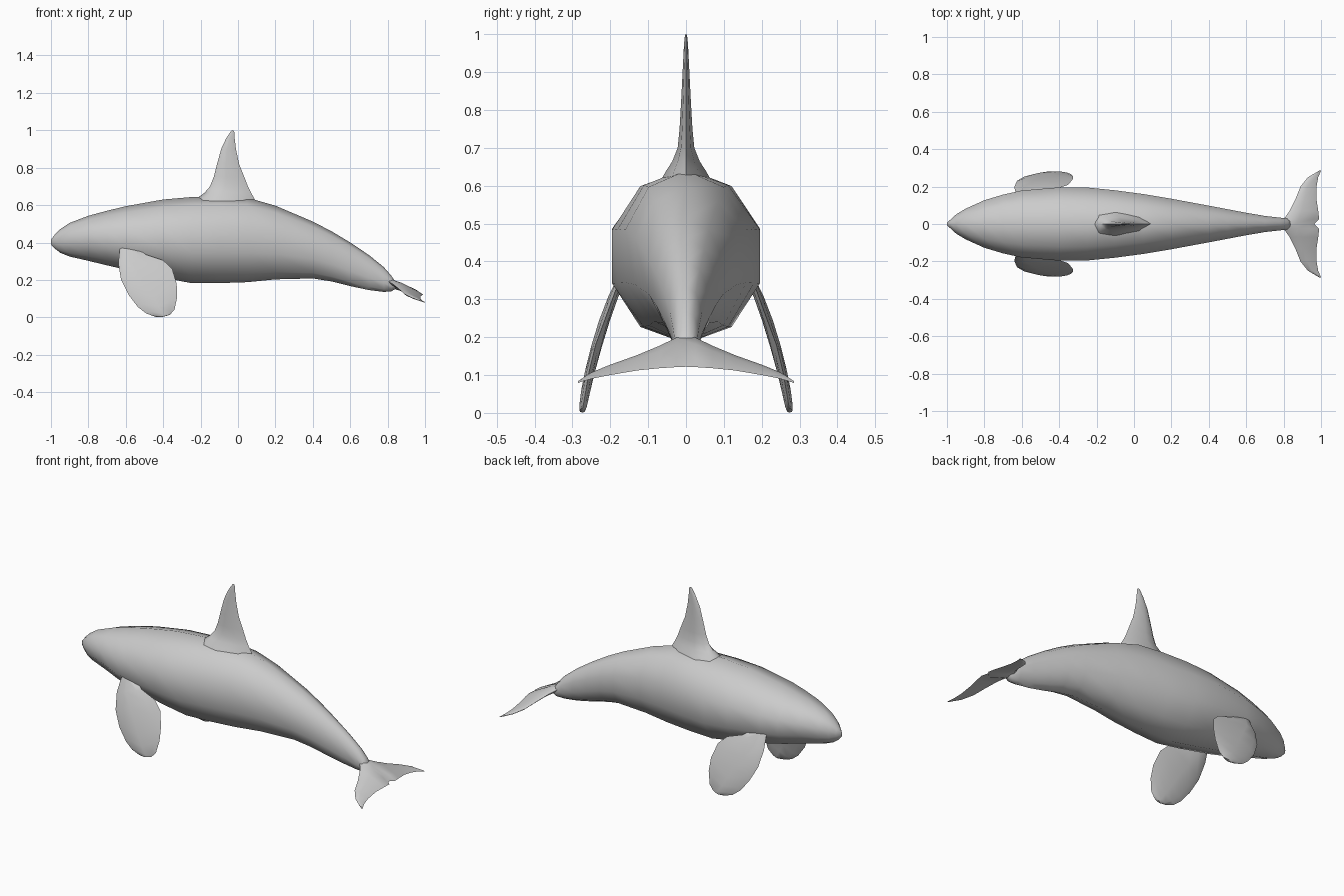
import bpy, bmesh, math
from mathutils import Vector

if "Cube" in bpy.data.objects:
    bpy.data.objects.remove(bpy.data.objects["Cube"])


def loft(name, rings):
    """Skin a list of equal-sized rings, cap both ends and shade smooth."""
    bm = bmesh.new()
    loops = [[bm.verts.new(p) for p in ring] for ring in rings]
    n = len(loops[0])
    for a, b in zip(loops, loops[1:]):
        for i in range(n):
            j = (i + 1) % n
            bm.faces.new((a[i], a[j], b[j], b[i]))
    bm.faces.new(loops[0])
    bm.faces.new(loops[-1])
    bmesh.ops.recalc_face_normals(bm, faces=bm.faces)
    mesh = bpy.data.meshes.new(name)
    bm.to_mesh(mesh)
    bm.free()
    obj = bpy.data.objects.new(name, mesh)
    bpy.context.collection.objects.link(obj)
    bpy.ops.object.select_all(action='DESELECT')
    obj.select_set(True)
    bpy.context.view_layer.objects.active = obj
    bpy.ops.object.shade_smooth_by_angle(angle=math.radians(60))
    return obj


def blade(lead, trail, half, axis):
    """Lens-shaped fin section between leading and trailing points."""
    a, b, t = Vector(lead), Vector(trail), Vector(axis).normalized() * half
    mid = [a.lerp(b, f) for f in (0.12, 0.4, 0.8)]
    return ([a] + [m + t * s for m, s in zip(mid, (0.8, 1, 0.6))] + [b]
            + [m - t * s for m, s in zip(mid[::-1], (0.6, 1, 0.8))])


# Body: ten-sided sections (x, top, bottom, half width)
stations = [
    (-1.0, .415, .39, .006), (-.98, .442, .368, .025), (-.95, .472, .345, .052),
    (-.9, .505, .325, .082), (-.8, .543, .302, .127), (-.7, .570, .278, .157),
    (-.6, .594, .255, .179), (-.4, .630, .212, .196), (-.25, .643, .183, .195),
    (-.1, .646, .183, .180), (.05, .640, .188, .160), (.2, .597, .203, .135),
    (.4, .512, .208, .098), (.5, .460, .192, .079), (.6, .400, .167, .060),
    (.7, .333, .146, .043), (.78, .268, .136, .034), (.82, .222, .139, .030),
    (.842, .190, .152, .022)]
rings = []
for x, top, bottom, width in stations:
    mid, height = (top + bottom) / 2, (top - bottom) / 2
    ring = []
    for i in range(10):
        a = math.radians(18 + 36 * i)
        jaw = 0.9 if a > math.pi and x < -.75 else 1
        ring.append((x, width / .951 * math.cos(a) * jaw, mid + height * math.sin(a)))
    rings.append(ring)
loft("body", rings)

# Dorsal fin: (z, front x, back x, half thickness)
dorsal = [(.60, -.24, .10, .075), (.64, -.215, .085, .052), (.665, -.18, .07, .036),
          (.70, -.15, .053, .022), (.75, -.13, .034, .017), (.82, -.112, .006, .013),
          (.90, -.09, -.011, .009), (.96, -.062, -.018, .006), (.99, -.042, -.02, .004),
          (1.0, -.034, -.024, .002)]
loft("dorsal_fin", [blade((f, 0, z), (b, 0, z), t, (0, 1, 0)) for z, f, b, t in dorsal])


# Flippers: leading x z, trailing x z, half thickness; y follows the splay
def splay(z):
    if z > .34:
        return .180 - (z - .34) * .6
    if z > .155:
        return .248 - (z - .155) * .368
    return .275 - z * .174


flipper = [(-.632, .37, -.535, .365, .012), (-.640, .29, -.49, .335, .013),
           (-.625, .20, -.40, .305, .014), (-.585, .12, -.352, .26, .014),
           (-.535, .055, -.328, .18, .013), (-.49, .02, -.325, .11, .012),
           (-.44, .003, -.340, .04, .010), (-.41, .001, -.365, .013, .007)]
obj = loft("flippers", [blade((a, splay(b), b), (c, splay(d), d), t, (0, 1, .1))
                        for a, b, c, d, t in flipper])
mirror = obj.modifiers.new("both_sides", 'MIRROR')
mirror.use_axis = (False, True, False)

# Tail flukes: y, leading x z, trailing x z, half thickness
fluke = [(0, .78, .20, .965, .122, .022), (.025, .80, .195, .99, .121, .017),
         (.07, .832, .175, .985, .118, .012), (.13, .862, .15, .976, .112, .009),
         (.20, .89, .125, .976, .100, .007), (.25, .93, .105, .985, .090, .005),
         (.285, .99, .083, 1.0, .080, .002)]
half = [(s, sec) for s in (-1, 1) for sec in (fluke[:0:-1] if s < 0 else fluke)]
loft("tail_flukes", [blade((lx, s * y, lz), (tx, s * y, tz), t, (.3, 0, 1))
                     for s, (y, lx, lz, tx, tz, t) in half])
